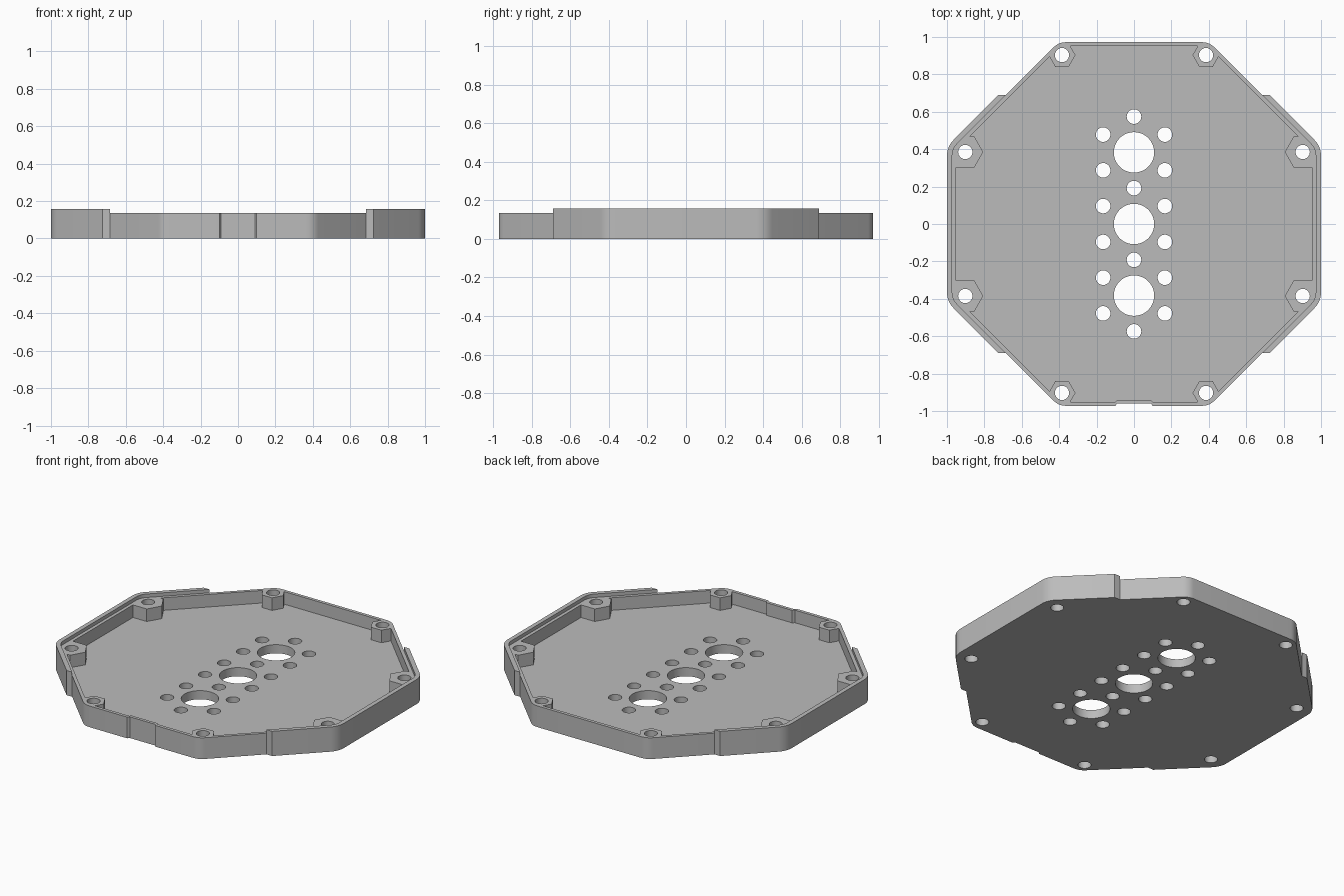
import bpy
import bmesh
import math

if "Cube" in bpy.data.objects:
    bpy.data.objects.remove(bpy.data.objects["Cube"])

MAIN, LIP, INNER = 0.972, 1.0, 0.951      # octagon apothems
FLOOR, RIM, LIP_TOP = 0.055, 0.135, 0.157  # heights
LIP_END = 0.69                             # lips stop at this |y|

grey = bpy.data.materials.new("plain_grey")
grey.use_nodes = True
grey.diffuse_color = (0.5, 0.5, 0.5, 1)
grey.node_tree.nodes["Principled BSDF"].inputs["Base Color"].default_value = (0.5, 0.5, 0.5, 1)


def octagon(apothem, radius=0.0, steps=6):
    """Octagon outline, counter-clockwise, corners rounded by radius."""
    pts = []
    for k in range(8):
        mid = math.radians(22.5 + 45 * k)
        d = (apothem - radius) / math.cos(math.pi / 8)
        cx, cy = d * math.cos(mid), d * math.sin(mid)
        for i in range(steps + 1 if radius else 1):
            a = mid + math.radians(45 * (i / steps - 0.5))
            pts.append((cx + radius * math.cos(a), cy + radius * math.sin(a)))
    return pts


def circle(x, y, r, n):
    return [(x + r * math.cos(math.tau * i / n), y + r * math.sin(math.tau * i / n))
            for i in range(n)]


def with_front_step(pts, y_in, half, slope):
    """Push a short stretch of the front edge inward."""
    y = min(p[1] for p in pts)
    i = next(i for i, p in enumerate(pts)
             if abs(p[1] - y) < 1e-5 and p[0] < 0 and pts[(i + 1) % len(pts)][0] > 0)
    step = [(-half, y), (-half + slope, y_in), (half - slope, y_in), (half, y)]
    return pts[:i + 1] + step + pts[i + 1:]


def prisms(name, outlines, z0, z1):
    """One object made of upright prisms."""
    bm = bmesh.new()
    for pts in outlines:
        base = bm.faces.new([bm.verts.new((x, y, z0)) for x, y in pts])
        top = bmesh.ops.extrude_face_region(bm, geom=[base])
        verts = [g for g in top["geom"] if isinstance(g, bmesh.types.BMVert)]
        bmesh.ops.translate(bm, verts=verts, vec=(0, 0, z1 - z0))
    bmesh.ops.recalc_face_normals(bm, faces=bm.faces)
    mesh = bpy.data.meshes.new(name)
    bm.to_mesh(mesh)
    bm.free()
    mesh.materials.append(grey)
    obj = bpy.data.objects.new(name, mesh)
    bpy.context.collection.objects.link(obj)
    return obj


def cut(obj, cutter):
    """Subtract the cutter, bake the result and drop the cutter."""
    mod = obj.modifiers.new("cut", 'BOOLEAN')
    mod.operation, mod.solver, mod.object = 'DIFFERENCE', 'EXACT', cutter
    bpy.context.view_layer.update()
    baked = bpy.data.meshes.new_from_object(
        obj.evaluated_get(bpy.context.evaluated_depsgraph_get()))
    obj.modifiers.clear()
    obj.data = baked
    bpy.data.objects.remove(cutter)


# Tray body with a shallow step in the front wall
tray = prisms("tray", [with_front_step(octagon(MAIN, 0.09), -0.96, 0.1, 0.01)], 0, RIM)

# Cavity, leaving hexagonal screw bosses standing
cavity = prisms("cavity_cutter", [with_front_step(octagon(INNER), -0.94, 0.1, 0.01)], FLOOR, 0.3)
SIGNS = [(sx, sy) for sx in (-1, 1) for sy in (-1, 1)]
end_bosses = [(0.385 * sx, 0.903 * sy) for sx, sy in SIGNS]
side_bosses = [(0.902 * sx, 0.385 * sy) for sx, sy in SIGNS]
hexes = [circle(x, y, 0.072, 6) for x, y in end_bosses]
hexes += [circle(x, y, 0.096, 6) for x, y in side_bosses]
cut(cavity, prisms("boss_cutter", hexes, -0.1, 0.5))
cut(tray, cavity)

# Screw holes, three large centre holes and the small holes around them
holes = [circle(x, y, 0.038, 32) for x, y in end_bosses + side_bosses]
holes += [circle(0, y, 0.108, 48) for y in (-0.383, 0, 0.383)]
holes += [circle(0, y, 0.039, 32) for y in (-0.574, -0.192, 0.192, 0.574)]
holes += [circle(sx * 0.165, sy * y, 0.039, 32) for sx, sy in SIGNS for y in (0.096, 0.287, 0.478)]
cut(tray, prisms("hole_cutter", holes, -0.1, 0.5))


# Raised outer lips wrapping the left and right sides
def lip_edge(apothem, radius):
    x_end = apothem * math.sqrt(2) - LIP_END
    arc = sorted([p for p in octagon(apothem, radius) if p[0] > 0 and abs(p[1]) < LIP_END],
                 key=lambda p: p[1])
    return [(x_end, -LIP_END)] + arc + [(x_end, LIP_END)]


lip = lip_edge(LIP, 0.118) + lip_edge(MAIN, 0.09)[::-1]
parts = [tray,
         prisms("left_lip", [lip], 0, LIP_TOP),
         prisms("right_lip", [[(-x, y) for x, y in lip]], 0, LIP_TOP)]

# Smooth the rounded corners and holes, keep the other edges sharp
bpy.ops.object.select_all(action='DESELECT')
for part in parts:
    part.select_set(True)
bpy.context.view_layer.objects.active = tray
bpy.ops.object.shade_smooth_by_angle(angle=math.radians(30))
